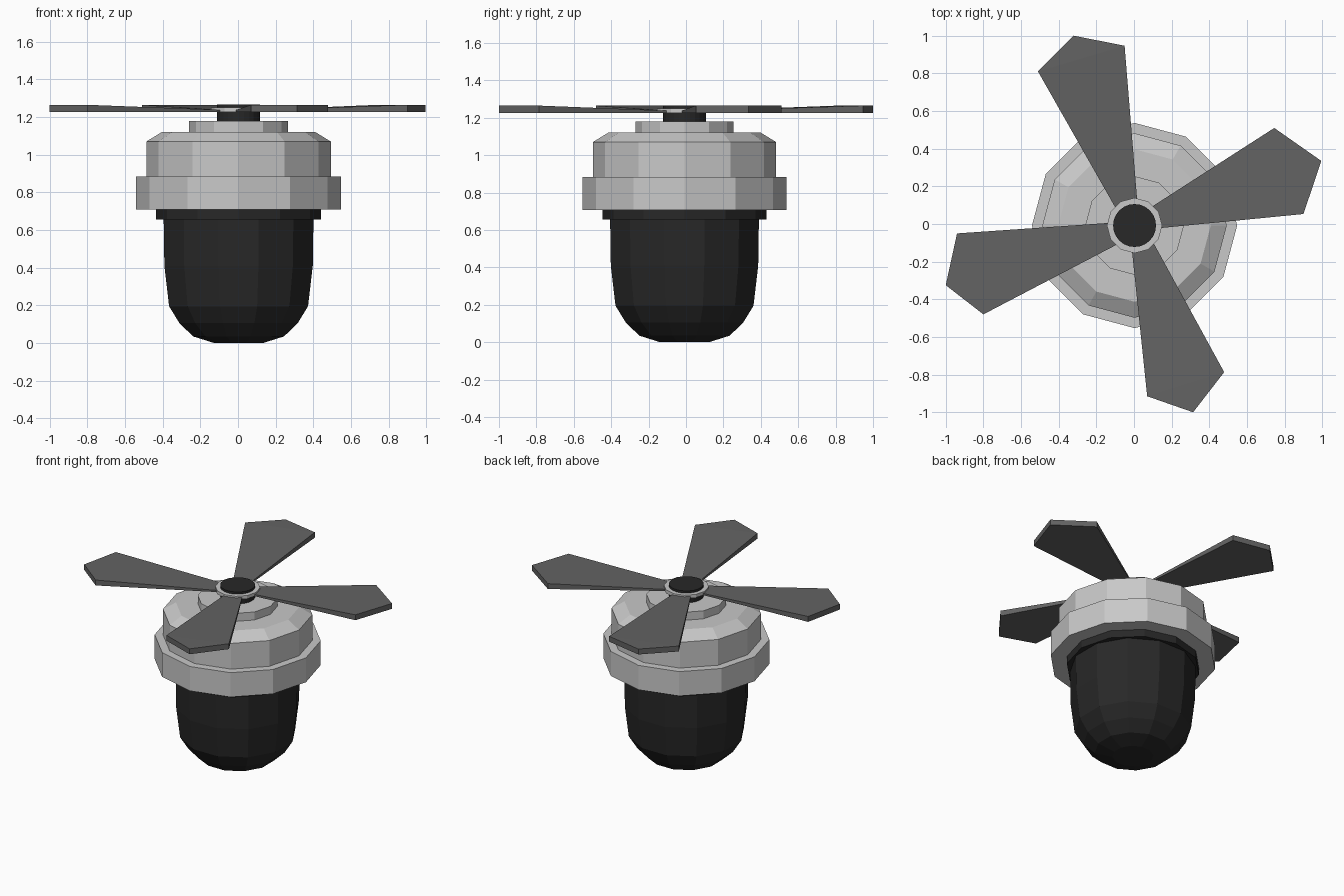
import bpy, bmesh, math

if "Cube" in bpy.data.objects:
    bpy.data.objects.remove(bpy.data.objects["Cube"])

CX, CY = 0.003, -0.008   # axis of the turned parts


def material(name, r, g, b):
    m = bpy.data.materials.new(name)
    m.diffuse_color = (r, g, b, 1)
    m.use_nodes = True
    m.node_tree.nodes["Principled BSDF"].inputs["Base Color"].default_value = m.diffuse_color
    return m


black = material("soft black", 0.021, 0.021, 0.021)
light = material("light grey", 0.58, 0.58, 0.58)
dark = material("dark grey", 0.125, 0.125, 0.125)


def finish(name, bm, mat):
    bmesh.ops.recalc_face_normals(bm, faces=bm.faces)
    me = bpy.data.meshes.new(name)
    bm.to_mesh(me)
    bm.free()
    me.materials.append(mat)
    ob = bpy.data.objects.new(name, me)
    bpy.context.collection.objects.link(ob)
    return ob


def lathe(name, profile, mat, sides=12, turn=0.0):
    """Closed flat-faced turned solid from (radius, height) pairs, bottom to top."""
    bm = bmesh.new()
    rings = []
    for r, z in profile:
        rings.append([bm.verts.new((CX + r * math.cos(turn + math.tau * i / sides),
                                    CY + r * math.sin(turn + math.tau * i / sides), z))
                      for i in range(sides)])
    for a, b in zip(rings, rings[1:]):
        for i in range(sides):
            j = (i + 1) % sides
            bm.faces.new((a[i], a[j], b[j], b[i]))
    bm.faces.new(rings[0])
    bm.faces.new(rings[-1])
    return finish(name, bm, mat)


# rounded lower bowl and its rim
lathe("bowl", [(0.135, 0.0), (0.25, 0.035), (0.325, 0.105), (0.382, 0.195),
               (0.408, 0.41), (0.412, 0.67)], black, turn=math.radians(15))
lathe("bowl_rim", [(0.438, 0.655), (0.438, 0.715)], black)

# light housing: wide band, drum with sloped shoulder, cap
lathe("wide_band", [(0.545, 0.708), (0.545, 0.884)], light)
lathe("drum", [(0.49, 0.87), (0.49, 1.07), (0.405, 1.122)], light)
lathe("top_cap", [(0.262, 1.11), (0.262, 1.18)], light)

# rotor hub with its collar ring
lathe("hub", [(0.114, 1.17), (0.114, 1.266)], black, sides=24)
lathe("hub_ring", [(0.147, 1.226), (0.147, 1.25)], light)

# four blades: trailing shoulder, tip, leading shoulder; thin at the root
tips = [
    [(0.90, 0.053), (0.995, 0.335), (0.745, 0.51)],
    [(-0.05, 0.947), (-0.32, 1.0), (-0.51, 0.81)],
    [(-0.94, -0.05), (-1.0, -0.325), (-0.80, -0.48)],
    [(0.07, -0.915), (0.314, -1.0), (0.479, -0.787)],
]
for k, tip in enumerate(tips):
    c, s = round(math.cos(k * math.pi / 2)), round(math.sin(k * math.pi / 2))
    root = [(CX + c * x - s * y, CY + s * x + c * y)
            for x, y in ((0.095, 0.102), (0.132, -0.014))]
    outline = [(x, y, 1.265) for x, y in tip] + [(x, y, 1.238) for x, y in root]
    bm = bmesh.new()
    top = [bm.verts.new(p) for p in outline]
    low = [bm.verts.new((x, y, 1.226)) for x, y, z in outline]
    bm.faces.new(low)
    # outer tip plate and sloped inner part
    bm.faces.new((top[0], top[1], top[2]))
    bm.faces.new((top[0], top[2], top[3], top[4]))
    for i in range(5):
        j = (i + 1) % 5
        bm.faces.new((low[i], low[j], top[j], top[i]))
    finish(f"blade_{k + 1}", bm, dark)
